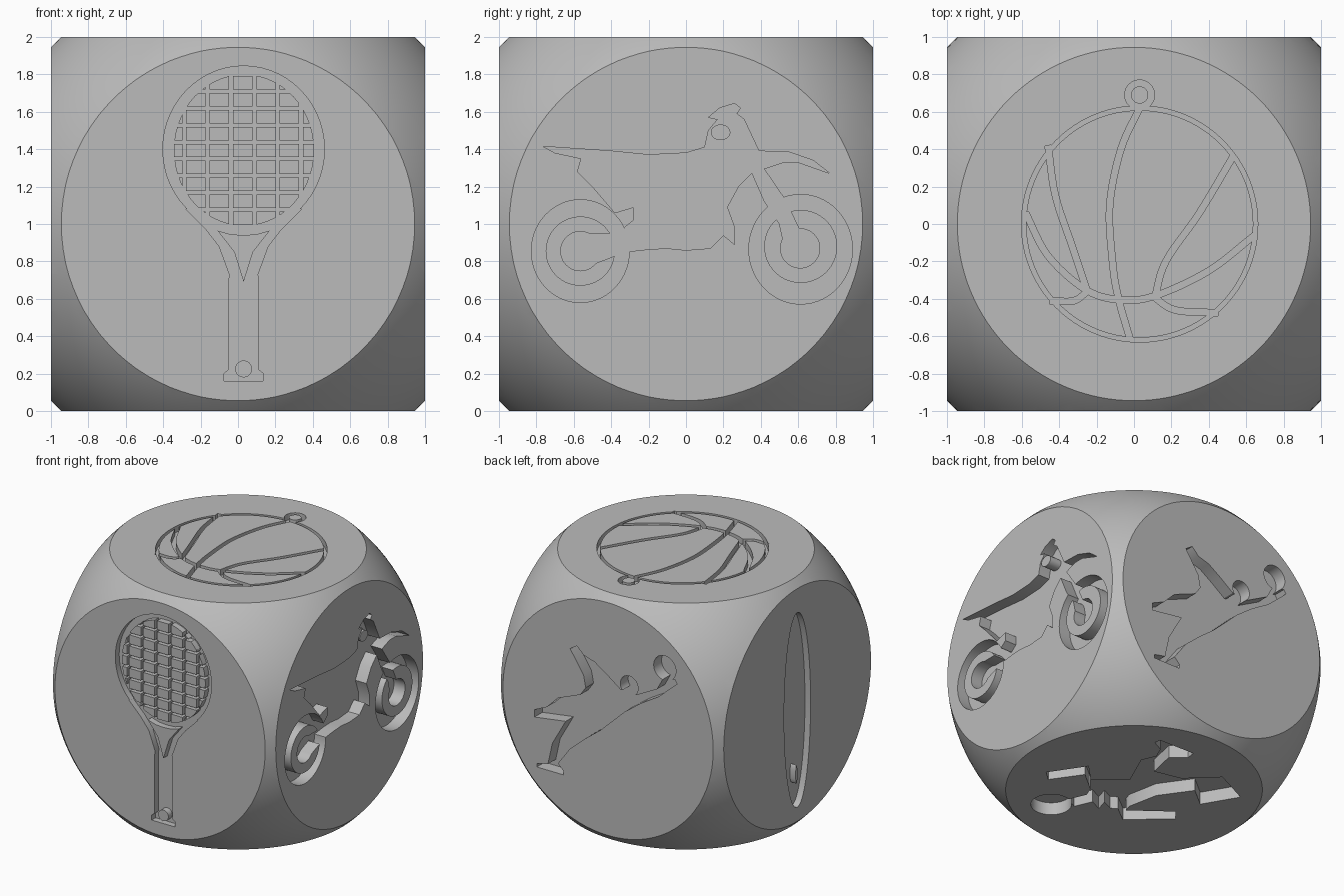
import bpy, bmesh, math
from mathutils import Vector

cube = bpy.data.objects.get("Cube")
if cube:
    bpy.data.objects.remove(cube, do_unlink=True)

grey = bpy.data.materials.new("plain_grey")
grey.use_nodes = True
GREY = (0.5, 0.5, 0.5, 1)
grey.diffuse_color = GREY
grey.node_tree.nodes["Principled BSDF"].inputs["Base Color"].default_value = GREY

# face name -> axis it faces along and its direction
FACES = {"front": (1, -1), "back": (1, 1), "right": (0, 1),
         "left": (0, -1), "top": (2, 1), "bottom": (2, -1)}
count = 0


def new_object(name, bm):
    mesh = bpy.data.meshes.new(name)
    bm.to_mesh(mesh)
    bm.free()
    obj = bpy.data.objects.new(name, mesh)
    bpy.context.collection.objects.link(obj)
    mesh.materials.append(grey)
    return obj


def combine(target, other, operation):
    mod = target.modifiers.new("combine", "BOOLEAN")
    mod.operation, mod.solver, mod.object = operation, "EXACT", other
    bpy.context.view_layer.objects.active = target
    bpy.ops.object.modifier_apply(modifier=mod.name)
    bpy.data.objects.remove(other, do_unlink=True)


def prism(face, loops, depth, above=0.1):
    """Straight-sided solid that reaches from above a face to a depth below it."""
    global count
    count += 1
    nudge = count * 0.00002          # keeps the caps of joined prisms apart
    axis, side = FACES[face]
    bm = bmesh.new()
    for loop in loops:
        verts = []
        for a, b in loop:
            p = [a, b] if axis == 2 else [a, b - 1]
            p.insert(axis, side * (1 + above + nudge))
            verts.append(bm.verts.new((p[0], p[1], p[2] + 1)))
        cap = bm.faces.new(verts)
        ext = bmesh.ops.extrude_face_region(bm, geom=[cap], use_keep_orig=True)
        move = Vector((0, 0, 0))
        move[axis] = -side * (above + depth + 2 * nudge)
        bmesh.ops.translate(bm, vec=move,
                            verts=[v for v in ext["geom"] if isinstance(v, bmesh.types.BMVert)])
    bmesh.ops.recalc_face_normals(bm, faces=bm.faces)
    obj = new_object("cutter", bm)
    obj.hide_render = True
    return obj


def picture(face, depth, steps):
    """Join (+) and knock out (-) outlines, in order, into one cutter."""
    result = prism(face, [steps[0][1]], depth)
    for sign, loop in steps[1:]:
        if sign == "+":
            combine(result, prism(face, [loop], depth), "UNION")
        else:
            combine(result, prism(face, [loop], 0.3, 0.3), "DIFFERENCE")
    return result


def oval(x, y, rx, ry=None, n=56):
    return [(x + rx * math.cos(math.tau * i / n), y + (ry or rx) * math.sin(math.tau * i / n))
            for i in range(n)]


def ribbon(points, width=0.034, steps=6):
    """Band of even width along a smooth path."""
    p = [Vector(q) for q in points]
    p = [2 * p[0] - p[1]] + p + [2 * p[-1] - p[-2]]
    path = []
    for a, b, c, d in zip(p, p[1:], p[2:], p[3:]):
        for i in range(steps):
            t = i / steps
            path.append(0.5 * (2 * b + (c - a) * t + (2 * a - 5 * b + 4 * c - d) * t ** 2
                               + (3 * b - a - 3 * c + d) * t ** 3))
    path.append(p[-2])
    left, right = [], []
    for i, q in enumerate(path):
        t = (path[min(i + 1, len(path) - 1)] - path[max(i - 1, 0)]).normalized()
        n = Vector((-t.y, t.x)) * width / 2
        left.append(tuple(q + n))
        right.append(tuple(q - n))
    return left + right[::-1]


# rounded die: a cube trimmed by a ball
bm = bmesh.new()
bmesh.ops.create_cube(bm, size=2)
bmesh.ops.translate(bm, vec=(0, 0, 1), verts=bm.verts)
die = new_object("die_body", bm)
bm = bmesh.new()
bmesh.ops.create_uvsphere(bm, u_segments=128, v_segments=64, radius=1.376)
bmesh.ops.translate(bm, vec=(0, 0, 1), verts=bm.verts)
combine(die, new_object("ball", bm), "INTERSECT")

# front: racket with string bed, throat and butt
MID = 0.03
side = [(-0.28, 1.08), (-0.17, 0.97), (-0.1, 0.88), (-0.045, 0.73), (-0.05, 0.68),
        (-0.05, 0.22), (-0.075, 0.2), (-0.075, 0.16)]
handle = side + [(2 * MID - x, z) for x, z in reversed(side)]
throat = [(-0.11, 0.965), (-0.04, 0.945), (MID, 0.94), (0.1, 0.945), (0.17, 0.965),
          (0.08, 0.85), (MID, 0.69), (-0.02, 0.85)]
racket = picture("front", 0.05, [("+", oval(MID, 1.4, 0.432, 0.445)), ("+", handle),
                                 ("-", throat), ("-", oval(MID, 0.225, 0.045))])
cells = []
for i in range(-3, 4):
    for j in range(-4, 5):
        x, z = 0.025 + i * 0.125, 1.393 + j * 0.0905
        cells.append([(x - 0.052, z - 0.036), (x + 0.052, z - 0.036),
                      (x + 0.052, z + 0.036), (x - 0.052, z + 0.036)])
cells = prism("front", cells, 0.2, 0.2)
combine(cells, prism("front", [oval(0.032, 1.395, 0.375, 0.405)], 0.3, 0.3), "INTERSECT")
combine(racket, cells, "DIFFERENCE")
combine(die, racket, "DIFFERENCE")

# right: off-road motorbike
frame = [(-0.765, 1.415), (-0.4, 1.39), (-0.2, 1.37), (0, 1.38), (0.1, 1.41), (0.12, 1.5),
         (0.17, 1.56), (0.12, 1.57), (0.18, 1.62), (0.26, 1.645), (0.29, 1.62), (0.27, 1.59),
         (0.31, 1.56), (0.39, 1.39), (0.55, 1.385), (0.68, 1.34), (0.77, 1.27), (0.6, 1.33),
         (0.52, 1.33), (0.4, 1.29), (0.35, 1.27), (0.28, 1.2), (0.22, 1.09), (0.26, 0.98),
         (0.26, 0.89), (0.2, 0.94), (0.13, 0.87), (0, 0.86), (-0.1, 0.87), (-0.2, 0.865),
         (-0.33, 0.85), (-0.33, 0.98), (-0.28, 1.02), (-0.28, 1.09), (-0.38, 1.06),
         (-0.5, 1.2), (-0.58, 1.28), (-0.56, 1.35), (-0.7, 1.38)]
swing_arm = [(-0.56, 0.95), (-0.3, 0.95), (-0.3, 0.86), (-0.38, 0.83), (-0.56, 0.76)]
fork = [(0.35, 1.28), (0.4, 1.32), (0.53, 1.13), (0.64, 0.9), (0.53, 0.86), (0.5, 1.0), (0.42, 1.12)]
bike = picture("right", 0.1, [
    ("+", oval(-0.565, 0.855, 0.262, 0.275)), ("-", oval(-0.565, 0.855, 0.185)),
    ("+", oval(-0.565, 0.855, 0.105)), ("+", swing_arm),
    ("+", oval(0.613, 0.865, 0.277, 0.293)), ("-", oval(0.613, 0.88, 0.195)),
    ("+", oval(0.61, 0.87, 0.105)), ("+", fork), ("+", frame),
    ("-", oval(0.185, 1.49, 0.052, 0.042))])
combine(die, bike, "DIFFERENCE")

# top: ball with seams and hanging loop
seams = [[(0.03, 0.62), (-0.07, 0.4), (-0.13, 0.1), (-0.115, -0.2), (-0.085, -0.39), (-0.02, -0.62)],
         [(0.535, 0.37), (0.35, 0.06), (0.17, -0.2), (0.11, -0.4)],
         [(-0.46, 0.42), (-0.42, 0.15), (-0.33, -0.12), (-0.25, -0.36)],
         [(-0.58, 0.06), (-0.46, -0.17), (-0.26, -0.35), (-0.08, -0.405), (0.11, -0.385),
          (0.4, -0.25), (0.645, -0.06)],
         [(-0.45, -0.41), (-0.32, -0.41), (-0.24, -0.35)],
         [(0.1, -0.385), (0.22, -0.46), (0.45, -0.475)]]
ball = picture("top", 0.05, [("+", oval(0.03, 0, 0.632, n=96)), ("+", oval(0.03, 0.69, 0.08)),
                             ("-", oval(0.03, 0, 0.608, n=96)), ("-", oval(0.03, 0.69, 0.046))]
               + [("+", ribbon(s)) for s in seams])
combine(die, ball, "DIFFERENCE")

# left: long board with a fin
board = picture("left", 0.05, [("+", oval(0, 0.96, 0.17, 0.79, 80)),
                               ("-", oval(0.01, 0.44, 0.012, 0.075, 12))])
combine(die, board, "DIFFERENCE")

# back: diving player reaching for a ball
player = [(0.34, 1.48), (0.28, 1.52), (0.22, 1.46), (0.12, 1.43), (0, 1.35), (-0.11, 1.27),
          (-0.25, 1.26), (-0.44, 1.36), (-0.5, 1.47), (-0.6, 1.48), (-0.62, 1.45), (-0.45, 1.3),
          (-0.3, 1.21), (-0.15, 1.1), (0.07, 0.89), (0.2, 0.79), (0.34, 0.67), (0.45, 0.52),
          (0.4, 0.47), (0.4, 0.44), (0.64, 0.44), (0.64, 0.47), (0.54, 0.49), (0.5, 0.67),
          (0.38, 0.88), (0.52, 0.86), (0.66, 0.84), (0.66, 0.9), (0.55, 0.95), (0.45, 1.05),
          (0.25, 1.13), (0.2, 1.2), (0.22, 1.3)]
diver = picture("back", 0.1, [("+", player), ("+", oval(-0.51, 1.55, 0.1)),
                              ("+", oval(-0.19, 1.32, 0.08))])
combine(die, diver, "DIFFERENCE")

# bottom: running figure
runner = [(0.66, -0.22), (0.48, 0.05), (0.34, -0.09), (0.12, 0.1), (0.24, 0.37), (0.19, 0.48),
          (0.23, 0.58), (0.33, 0.63), (0.32, 0.68), (0.01, 0.69), (0, 0.62), (0.11, 0.53),
          (0.06, 0.3), (-0.16, 0.35), (-0.38, 0.56), (-0.67, 0.42), (-0.64, 0.37), (-0.51, 0.15),
          (-0.35, 0.28), (-0.18, 0.04), (-0.13, -0.21), (-0.15, -0.27), (-0.44, -0.05),
          (-0.51, -0.13), (-0.22, -0.39), (-0.09, -0.29), (-0.04, -0.32), (0.05, -0.28),
          (0.02, -0.38), (0.12, -0.33), (0.18, -0.47), (0.28, -0.42), (0.22, -0.28),
          (0.25, -0.2), (0.42, -0.06), (0.58, -0.29)]
figure = picture("bottom", 0.1, [("+", runner), ("+", oval(0.327, -0.558, 0.15))])
combine(die, figure, "DIFFERENCE")

# smooth shading on the rounded corners, crisp pocket edges
for obj in bpy.context.selected_objects:
    obj.select_set(False)
die.select_set(True)
bpy.context.view_layer.objects.active = die
bpy.ops.object.shade_smooth_by_angle(angle=math.radians(30))
